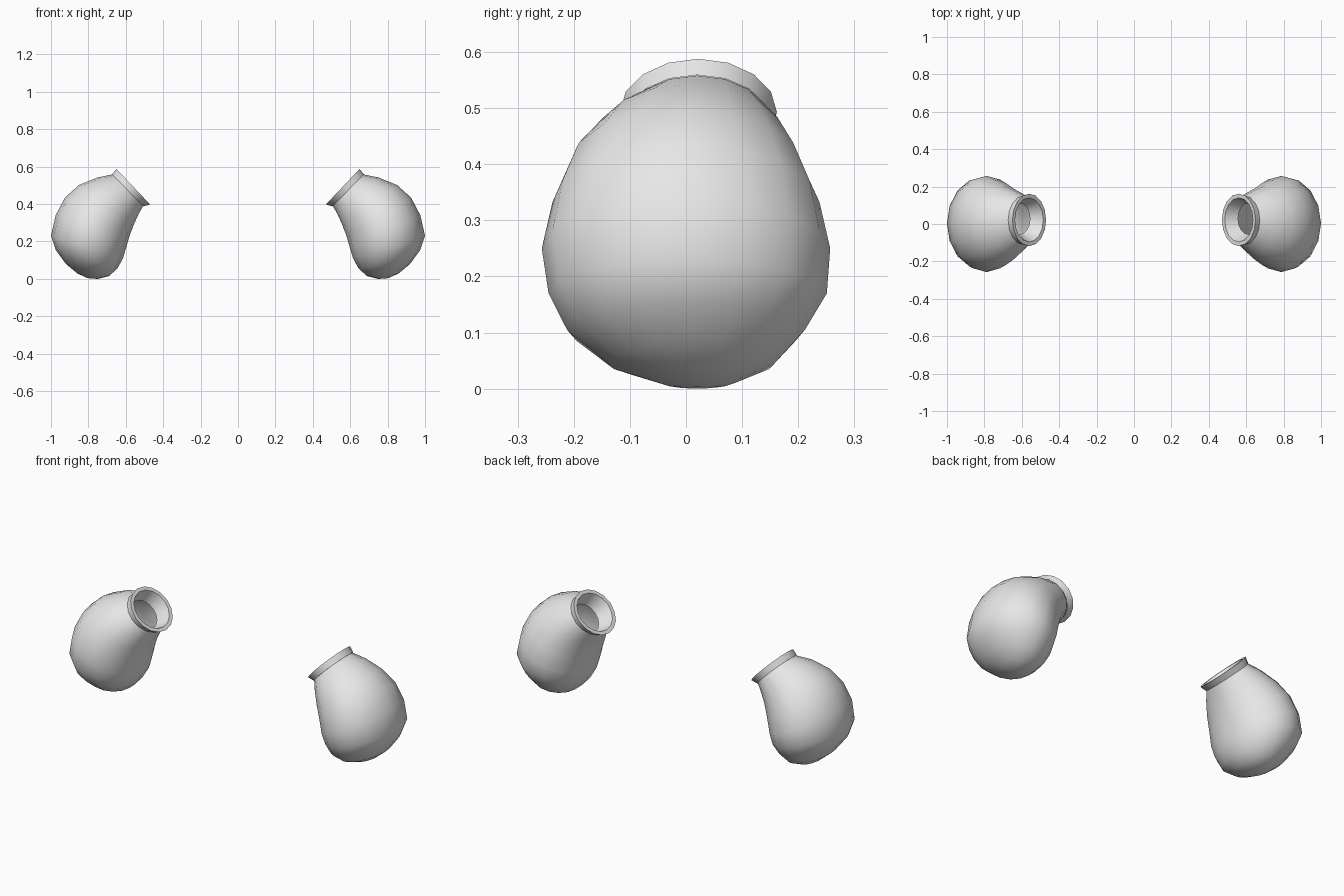
import bpy, bmesh, math
from mathutils import Vector

if "Cube" in bpy.data.objects:
    bpy.data.objects.remove(bpy.data.objects["Cube"])

SIDES = 16

grey = bpy.data.materials.new("plain grey")
grey.diffuse_color = (0.8, 0.8, 0.8, 1)
grey.use_nodes = True
grey.node_tree.nodes["Principled BSDF"].inputs["Base Color"].default_value = grey.diffuse_color


def loft(name, rings, tip=None, angle=40):
    """Skin elliptical rings (low xz, high xz, half width in y, centre y)."""
    bm = bmesh.new()
    previous = None
    tip_vert = bm.verts.new(tip) if tip else None
    for (x0, z0), (x1, z1), half_y, cy in rings:
        centre = Vector(((x0 + x1) / 2, cy, (z0 + z1) / 2))
        u = Vector(((x1 - x0) / 2, 0, (z1 - z0) / 2))
        v = Vector((0, half_y, 0))
        ring = []
        for i in range(SIDES):
            a = 2 * math.pi * i / SIDES
            ring.append(bm.verts.new(centre + u * math.cos(a) + v * math.sin(a)))
        for i in range(SIDES):
            j = (i + 1) % SIDES
            if previous:
                bm.faces.new((previous[i], previous[j], ring[j], ring[i]))
            elif tip_vert:
                bm.faces.new((tip_vert, ring[j], ring[i]))
        previous = ring
    mesh = bpy.data.meshes.new(name)
    bm.to_mesh(mesh)
    bm.free()
    mesh.materials.append(grey)
    obj = bpy.data.objects.new(name, mesh)
    bpy.context.collection.objects.link(obj)
    bpy.ops.object.select_all(action='DESELECT')
    obj.select_set(True)
    bpy.context.view_layer.objects.active = obj
    bpy.ops.object.shade_smooth_by_angle(angle=math.radians(angle))
    # Second copy on the other side
    obj.modifiers.new("mirror", 'MIRROR').use_mirror_merge = False
    return obj


# Bulbous sleeve, from the rounded bottom up to the tilted neck
loft("puffed_sleeve", [
    ((0.75, 0.0), (0.86, 0.03), 0.07, 0.02),
    ((0.69, 0.015), (0.92, 0.08), 0.15, 0.01),
    ((0.645, 0.055), (0.975, 0.155), 0.212, 0.0),
    ((0.615, 0.11), (1.0, 0.23), 0.248, 0.003),
    ((0.60, 0.16), (0.975, 0.34), 0.257, 0.0),
    ((0.58, 0.23), (0.925, 0.435), 0.238, 0.0),
    ((0.555, 0.295), (0.85, 0.502), 0.207, 0.0),
    ((0.53, 0.35), (0.75, 0.543), 0.168, 0.008),
    ((0.507, 0.39), (0.672, 0.558), 0.13, 0.02),
], tip=(0.805, 0.02, 0.004), angle=60)

# Flared collar with a thin lip and a funnel leading inside
loft("collar", [
    ((0.505, 0.388), (0.673, 0.559), 0.131, 0.02),
    ((0.47, 0.398), (0.65, 0.588), 0.14, 0.022),
    ((0.485, 0.413), (0.636, 0.573), 0.118, 0.022),
    ((0.556, 0.384), (0.67, 0.506), 0.084, 0.028),
], angle=40)
